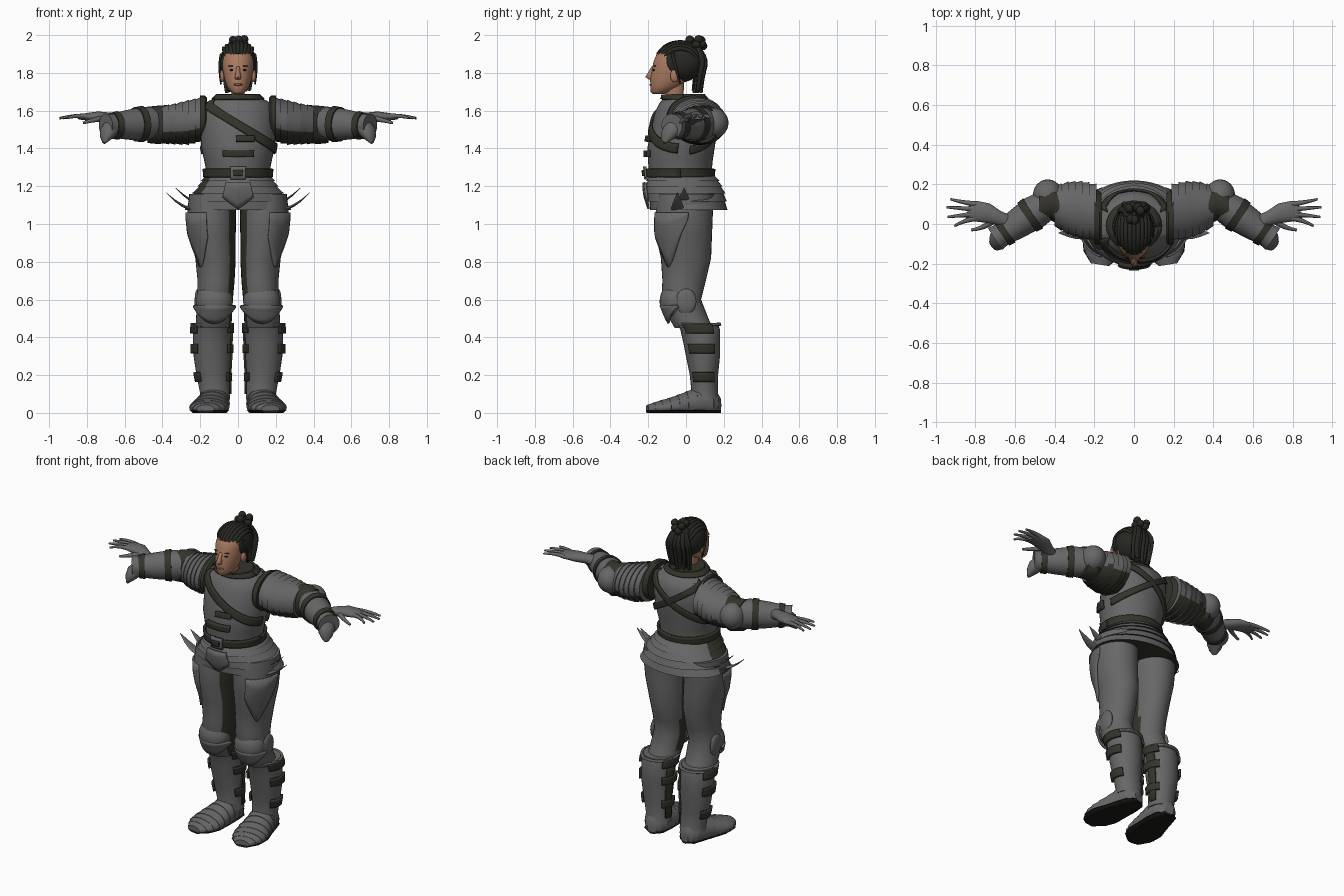
import bpy, bmesh, math, random
from mathutils import Vector

if "Cube" in bpy.data.objects:
    bpy.data.objects.remove(bpy.data.objects["Cube"])
random.seed(4)


def material(name, r, g, b):
    m = bpy.data.materials.new(name)
    m.use_nodes = True
    m.diffuse_color = (r, g, b, 1)
    m.node_tree.nodes["Principled BSDF"].inputs["Base Color"].default_value = (r, g, b, 1)
    return m


STEEL = material("steel", .135, .135, .138)
LEATHER = material("dark leather", .034, .033, .024)
SKIN = material("skin", .4, .195, .12)
HAIR = material("hair", .02, .021, .016)
SOLE = material("sole", .01, .01, .009)
LIPS = material("lips", .27, .11, .07)


def finish(name, bm, mats, mirror=False, rule=None, thick=0, angle=38):
    """Turn a bmesh into a shaded, optionally mirrored object."""
    bmesh.ops.recalc_face_normals(bm, faces=bm.faces)
    for f in bm.faces:
        f.smooth = True
        if rule:
            f.material_index = int(rule(f.calc_center_median(), f.normal))
    me = bpy.data.meshes.new(name)
    bm.to_mesh(me)
    bm.free()
    me.set_sharp_from_angle(angle=math.radians(angle))
    for m in mats:
        me.materials.append(m)
    ob = bpy.data.objects.new(name, me)
    bpy.context.collection.objects.link(ob)
    if thick:
        s = ob.modifiers.new("thickness", "SOLIDIFY")
        s.thickness, s.offset = thick, 0
    if mirror:
        ob.modifiers.new("mirror", "MIRROR").use_mirror_merge = False
    return ob


def loft(name, rings, mats, axis=(0, 0, 1), n=32, clamp=None, **kw):
    """Skin elliptical rings (x, y, z, half width, half depth)."""
    d = Vector(axis).normalized()
    u = Vector((1, 0, 0)) if d.z > .9 else d.cross(Vector((0, 0, 1))).normalized()
    v = Vector((0, 1, 0)) if d.z > .9 else u.cross(d)
    bm = bmesh.new()
    loops = []
    for x, y, z, a, b in rings:
        loop = []
        for i in range(n):
            t = 2 * math.pi * i / n
            p = Vector((x, y, z)) + u * a * math.cos(t) + v * b * math.sin(t)
            if clamp:
                p.z = min(max(p.z, clamp[0]), clamp[1])
            loop.append(bm.verts.new(p))
        loops.append(loop)
    for p, q in zip(loops, loops[1:]):
        for i in range(n):
            j = (i + 1) % n
            bm.faces.new((p[i], p[j], q[j], q[i]))
    bm.faces.new(loops[0])
    bm.faces.new(loops[-1])
    return finish(name, bm, mats, **kw)


def blend(p, q, f):
    return [s + (e - s) * f for s, e in zip(p, q)]


def lames(rings, count, grow=1.06):
    """Cut a limb into overlapping flared plates."""
    out = []
    for i in range(count):
        for k, s in ((0, 1), (1, grow)):
            t = (i + k) / count * (len(rings) - 1)
            j = min(int(t), len(rings) - 2)
            r = blend(rings[j], rings[j + 1], t - j)
            out.append(r[:3] + [r[3] * s, r[4] * s])
    return out


def at_height(rings, z):
    for p, q in zip(rings, rings[1:]):
        if p[2] >= z >= q[2]:
            return blend(p, q, (p[2] - z) / (p[2] - q[2]))
    return rings[0] if z > rings[0][2] else rings[-1]


def patch(name, rings, start, end, low, high, mat, off=.008, thick=.014, mirror=False, n=28):
    """Plate that follows a lofted body between two angles and two height curves."""
    bm = bmesh.new()
    cols = []
    for i in range(n + 1):
        t = math.radians(start + (end - start) * i / n)
        col = []
        for k in range(5):
            z = low(t) + (high(t) - low(t)) * k / 4
            x, y, _, a, b = at_height(rings, z)
            col.append(bm.verts.new((x + (a + off) * math.cos(t), y + (b + off) * math.sin(t), z)))
        cols.append(col)
    for p, q in zip(cols, cols[1:]):
        for k in range(4):
            bm.faces.new((p[k], q[k], q[k + 1], p[k + 1]))
    return finish(name, bm, [mat], mirror=mirror, thick=thick)


def strap(name, rings, start, end, z0, z1, width, mat=LEATHER, **kw):
    """Strap, straight when seen from front or back."""
    c0, c1 = math.cos(math.radians(start)), math.cos(math.radians(end))
    mid = (lambda t: z0) if z0 == z1 else (lambda t: z0 + (z1 - z0) * (math.cos(t) - c0) / (c1 - c0))
    patch(name, rings, start, end, lambda t: mid(t) - width / 2, lambda t: mid(t) + width / 2, mat, **kw)


def ball(name, c, r, mat, mirror=False, cut=None):
    bm = bmesh.new()
    bmesh.ops.create_uvsphere(bm, u_segments=24, v_segments=14, radius=1)
    for v in bm.verts:
        v.co = Vector((v.co.x * r[0] + c[0], v.co.y * r[1] + c[1], v.co.z * r[2] + c[2]))
    if cut:
        bmesh.ops.bisect_plane(bm, geom=bm.verts[:] + bm.edges[:] + bm.faces[:], plane_co=cut[0],
                               plane_no=cut[1], clear_outer=True)
        bmesh.ops.holes_fill(bm, edges=[e for e in bm.edges if e.is_boundary])
    return finish(name, bm, [mat], mirror=mirror)


def cord(name, points, radius, mat, mirror=False, tip=.4):
    cu = bpy.data.curves.new(name, "CURVE")
    cu.dimensions, cu.bevel_depth, cu.bevel_resolution = "3D", radius, 2
    cu.use_fill_caps = True
    sp = cu.splines.new("NURBS")
    sp.points.add(len(points) - 1)
    sp.use_endpoint_u, sp.order_u = True, 3
    for i, (pt, co) in enumerate(zip(sp.points, points)):
        pt.co = (*co, 1)
        pt.radius = 1 + (tip - 1) * i / (len(points) - 1)
    cu.materials.append(mat)
    ob = bpy.data.objects.new(name, cu)
    bpy.context.collection.objects.link(ob)
    if mirror:
        ob.modifiers.new("mirror", "MIRROR").use_mirror_merge = False


metal = [STEEL, LEATHER]

# Torso, collar and harness
torso = [(0, -.015, 1.685, .1, .1), (0, -.01, 1.665, .12, .11), (0, 0, 1.64, .18, .14),
         (0, 0, 1.59, .2, .165), (0, -.01, 1.5, .2, .175), (0, -.025, 1.41, .195, .178),
         (0, -.03, 1.34, .18, .172), (0, -.03, 1.27, .166, .165), (0, -.03, 1.22, .17, .16)]
loft("cuirass", torso, metal, rule=lambda c, n: c.z > 1.668, n=40)
strap("collar", torso, 0, 360, 1.672, 1.672, .022)
strap("chest_strap", torso, -150, -5, 1.635, 1.4, .05)
strap("back_strap_a", torso, 15, 150, 1.39, 1.635, .04)
strap("back_strap_b", torso, 30, 165, 1.635, 1.39, .04)
strap("belt", torso, 0, 360, 1.27, 1.27, .045, off=.012)
strap("upper_clasp", torso, -93, -66, 1.45, 1.45, .03, thick=.03)
strap("lower_clasp", torso, -113, -66, 1.372, 1.372, .035, thick=.03)
patch("buckle", torso, -102, -78, lambda t: 1.235, lambda t: 1.305, STEEL, off=.022)
patch("buckle_tongue", torso, -97, -83, lambda t: 1.255, lambda t: 1.285, LEATHER, off=.032)

# Plated skirt with centre flap and hip blades
skirt = [(0, -.02, 1.255, .172, .172), (0, -.015, 1.21, .198, .195),
         (0, .0, 1.15, .24, .203), (0, .015, 1.075, .268, .195)]
loft("skirt_plates", lames(skirt, 5, 1.05), metal, n=40,
     rule=lambda c, n: n.z < -.5 or (c.x < -.12 and -.13 < c.y < .05))
patch("skirt_flap", skirt, -108, -72, lambda t: 1.08 + .2 * abs(math.cos(t)),
      lambda t: 1.22, STEEL, off=.016)
for x, y, z in ((.265, -.045, 1.08), (.215, -.01, 1.105)):
    loft("hip_blade", [(x - .03, y, z - .01, .035, .01), (x + .03, y, z + .018, .03, .008),
                       (x + .07, y, z + .045, .02, .006), (x + .115, y, z + .085, .002, .002)],
         [STEEL], axis=(1, 0, 0), n=12, mirror=True)

# Legs: cuisses, knees and greaves
thigh = [(.138, .0, 1.16, .12, .15), (.14, -.01, 1.05, .13, .152), (.136, -.012, .95, .124, .15),
         (.119, .0, .82, .107, .133), (.116, -.01, .7, .098, .115), (.122, -.025, .6, .095, .105),
         (.127, .015, .5, .095, .104), (.13, .04, .45, .094, .1)]
loft("thigh_armour", thigh, metal, mirror=True, rule=lambda c, n: n.x < -.8 and c.y < .03)
patch("outer_thigh_plate", thigh, -78, 8, lambda t: .77 + .3 * abs(t + .75) ** 1.3, lambda t: 1.06,
      STEEL, off=.003, mirror=True)
greave = [(.136, .06, .475, .1, .108), (.138, .075, .44, .101, .105), (.138, .083, .37, .1, .097),
          (.137, .09, .3, .098, .09), (.133, .095, .2, .087, .075), (.122, .1, .1, .078, .07),
          (.123, .1, .07, .082, .078)]
loft("greave", greave, [STEEL], mirror=True)
strap("greave_top_rim", greave, 0, 360, .468, .468, .014, mat=STEEL, mirror=True)
for z in (.445, .34, .19):
    strap("outer_calf_strap", greave, -42, 38, z, z, .05, mirror=True)
    strap("inner_calf_strap", greave, 135, 215, z, z, .045, mirror=True)
patch("calf_seam", greave, 150, 180, lambda t: .1, lambda t: .46, LEATHER, off=.003, mirror=True)
ball("knee_cop", (.125, -.055, .59), (.098, .085, .1), STEEL, True)
patch("knee_lower_plate", thigh, -165, -15, lambda t: .475 + .09 * math.cos(t) ** 2, lambda t: .57,
      STEEL, off=.016, mirror=True)
ball("knee_wing", (.212, .0, .59), (.018, .055, .068), STEEL, True)

# Plated shoes
foot = [(.115, .182, .04, .03, .04), (.118, .15, .05, .066, .075), (.125, .08, .055, .08, .085),
        (.138, .0, .04, .09, .07), (.152, -.08, .03, .103, .05), (.163, -.15, .025, .09, .036),
        (.172, -.205, .02, .045, .022)]
heading = (.16, -1, 0)
loft("shoe", lames(foot, 10, 1.05), [STEEL], axis=heading, clamp=(.012, 1), mirror=True)
loft("shoe_sole", [r[:3] + (r[3] * 1.04, r[4] * 1.1) for r in foot], [SOLE], axis=heading,
     clamp=(0, .014), mirror=True)

# Shoulders and arms
loft("shoulder_strap", [(.165, .03, 1.56, .125, .11), (.175, .03, 1.56, .135, .12), (.2, .04, 1.56, .14, .12)],
     [LEATHER], axis=(1, 0, 0), mirror=True)
pauldron = [(.4, .09, 1.525, .1, .096), (.33, .08, 1.53, .128, .104), (.26, .07, 1.538, .14, .113),
            (.19, .06, 1.555, .135, .112)]
loft("pauldron", lames(pauldron, 6, 1.06), metal, axis=(1, 0, 0), mirror=True,
     rule=lambda c, n: n.z < -.3 and c.z < 1.5)
loft("elbow_sleeve", [(.37, .085, 1.53, .092, .1), (.42, .11, 1.525, .092, .102), (.48, .085, 1.525, .088, .096)],
     [LEATHER], axis=(1, 0, 0), mirror=True)
ball("elbow_cop", (.435, .145, 1.535), (.075, .08, .08), STEEL, True)
arm = [(.43, .105, 1.53, .075, .085), (.5, .06, 1.53, .085, .09), (.59, .0, 1.525, .075, .078),
       (.67, -.055, 1.52, .06, .062), (.7, -.075, 1.52, .066, .064)]
along = (.27, -.18, -.01)
loft("forearm_plate", arm, [STEEL], axis=along, mirror=True)
for t, w in ((1.1, .35), (2.6, .35)):
    j = int(t)
    ends = [blend(arm[j], arm[j + 1], f) for f in (t - j, t - j + w)]
    loft("forearm_strap", [r[:3] + [r[3] + .007, r[4] + .007] for r in ends], [LEATHER], axis=along, mirror=True)
loft("gauntlet_flap", [(.66, -.055, 1.52, .05, .045), (.69, -.085, 1.485, .05, .04),
                       (.705, -.105, 1.455, .035, .025), (.71, -.115, 1.43, .012, .008)],
     [STEEL], axis=(.5, -.4, -.6), n=20, mirror=True)

# Hands
loft("palm", [(.62, .0, 1.54, .04, .035), (.68, .03, 1.56, .036, .03), (.74, .055, 1.568, .05, .028),
              (.8, .065, 1.568, .052, .02), (.84, .065, 1.565, .04, .012)],
     [STEEL], axis=(1, .25, 0), n=20, mirror=True)
for y0, tip in ((.1, (.925, .125)), (.075, (.945, .085)), (.05, (.94, .035)), (.03, (.905, -.01))):
    cord("finger", [(.79, y0, 1.568), (.86, y0 * .7 + tip[1] * .3, 1.578), (*tip, 1.56)], .015, STEEL, True)
cord("thumb", [(.71, .02, 1.56), (.75, -.02, 1.555), (.82, -.03, 1.535)], .018, STEEL, True)

# Neck, head and face
loft("neck", [(0, -.06, 1.62, .03, .045), (0, -.06, 1.76, .04, .05)], [SKIN])
head = [(0, -.145, 1.688, .022, .03), (0, -.135, 1.7, .04, .052), (0, -.108, 1.73, .06, .08),
        (0, -.092, 1.765, .071, .098), (0, -.08, 1.81, .08, .102), (0, -.072, 1.86, .084, .1),
        (0, -.065, 1.9, .078, .09), (0, -.06, 1.935, .05, .06)]
loft("head", head, [SKIN], angle=60)
loft("nose", [(0, -.172, 1.835, .009, .01), (0, -.186, 1.8, .012, .016), (0, -.192, 1.778, .018, .024),
              (0, -.182, 1.765, .014, .014)], [SKIN], n=12, angle=70)
ball("ear", (.083, -.06, 1.785), (.013, .023, .034), SKIN, True)
ball("eye", (.033, -.17, 1.815), (.013, .007, .005), HAIR, True)
ball("eyebrow", (.035, -.165, 1.836), (.02, .008, .003), HAIR, True)
ball("mouth", (0, -.183, 1.738), (.024, .011, .007), LIPS)

# Braided hair, top knot and tail
mid, rad = (0, -.03, 1.855), (.1, .124, .105)
ball("hair_cap", mid, rad, HAIR, cut=((0, -.17, 1.885), (0, -.16, -.13)))
for k in range(-4, 5):
    side = k * .2
    pts = []
    for i in range(9):
        a = math.radians(158 - i * 17)
        w = math.cos(side) * 1.02
        pts.append((rad[0] * math.sin(side) * 1.04 * math.sin(max(a, .5)) ** .3,
                    mid[1] + rad[1] * w * math.cos(a), mid[2] + rad[2] * w * math.sin(a)))
    cord("scalp_braid", pts, .013, HAIR, tip=.9)
for k in range(9):
    a = k * 2.4
    ball("top_knot", (.035 * math.cos(a), .055 + .035 * math.sin(a), 1.95 + .028 * math.sin(k)),
         (.022, .024, .022), HAIR)
for k in range(22):
    x, y = (k / 21 - .5) * .15, random.uniform(.045, .095)
    cord("tail_braid", [(x * .4, .055, 1.94), (x * .9, y + .02, 1.88), (x, y, 1.79),
                        (x * .8, y - .01, random.uniform(1.69, 1.73))], .015, HAIR, tip=.6)
for s in (-1, 1):
    cord("loose_lock", [(.085 * s, -.07, 1.9), (.104 * s, -.06, 1.84), (.09 * s, -.03, 1.74)], .011, HAIR)
